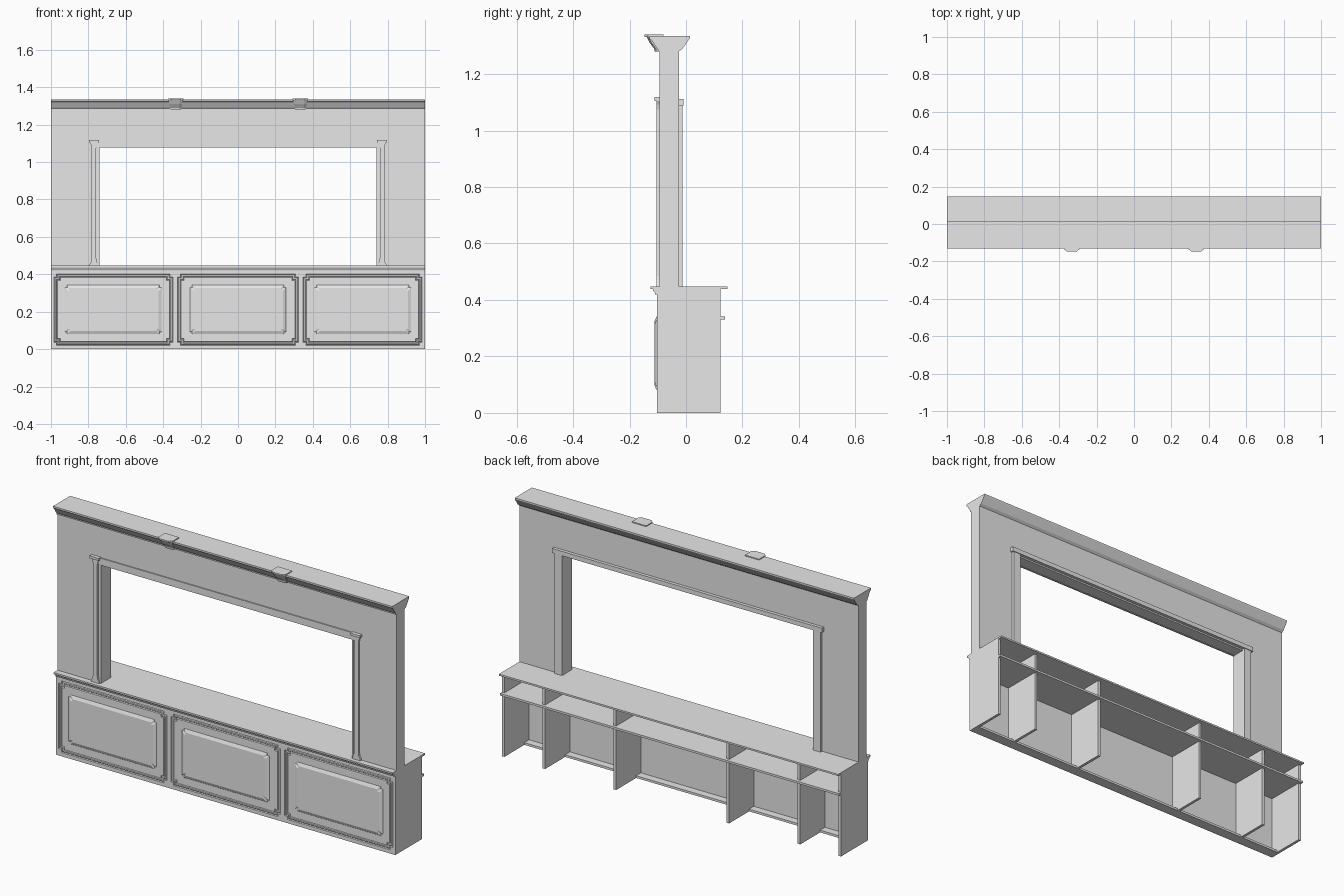
import bpy
import bmesh

cube = bpy.data.objects.get("Cube")
if cube:
    bpy.data.objects.remove(cube, do_unlink=True)

grey = bpy.data.materials.new("plain_grey")
grey.use_nodes = True
grey.diffuse_color = (0.8, 0.8, 0.8, 1)
grey.node_tree.nodes["Principled BSDF"].inputs["Base Color"].default_value = (0.8, 0.8, 0.8, 1)


def finish(name, bm):
    bmesh.ops.remove_doubles(bm, verts=bm.verts, dist=0.0001)
    bmesh.ops.recalc_face_normals(bm, faces=bm.faces)
    mesh = bpy.data.meshes.new(name)
    bm.to_mesh(mesh)
    bm.free()
    mesh.materials.append(grey)
    obj = bpy.data.objects.new(name, mesh)
    bpy.context.collection.objects.link(obj)
    return obj


def loft(name, loops):
    """Skin a stack of equal-length loops and cap both ends."""
    bm = bmesh.new()
    rings = [[bm.verts.new(p) for p in loop] for loop in loops]
    for a, b in zip(rings, rings[1:]):
        for i in range(len(a)):
            j = (i + 1) % len(a)
            bm.faces.new((a[i], a[j], b[j], b[i]))
    bm.faces.new(rings[0])
    bm.faces.new(rings[-1])
    return finish(name, bm)


def box(name, x0, x1, y0, y1, z0, z1):
    return loft(name, [[(x0, y0, z), (x1, y0, z), (x1, y1, z), (x0, y1, z)] for z in (z0, z1)])


def along_x(name, yz, x0, x1):
    return loft(name, [[(x, y, z) for y, z in yz] for x in (x0, x1)])


def notched(x0, x1, z0, z1, n, y):
    """Rectangle outline with square notches of size n in its corners."""
    pts = [(x0 + n, z0), (x1 - n, z0), (x1 - n, z0 + n), (x1, z0 + n),
           (x1, z1 - n), (x1 - n, z1 - n), (x1 - n, z1), (x0 + n, z1),
           (x0 + n, z1 - n), (x0, z1 - n), (x0, z0 + n), (x0 + n, z0 + n)]
    return [(x, y, z) for x, z in pts]


# Upper wall around the opening
OPEN, WALL_F, WALL_B, TOP = 0.745, -0.093, -0.025, 0.447
bm = bmesh.new()
outline = [(-1, TOP), (-OPEN, TOP), (-OPEN, 1.08), (OPEN, 1.08),
           (OPEN, TOP), (1, TOP), (1, 1.3), (-1, 1.3)]
face = bm.faces.new([bm.verts.new((x, WALL_F, z)) for x, z in outline])
ext = bmesh.ops.extrude_face_region(bm, geom=[face])
moved = [v for v in ext["geom"] if isinstance(v, bmesh.types.BMVert)]
bmesh.ops.translate(bm, verts=moved, vec=(0, WALL_B - WALL_F, 0))
finish("upper_wall", bm)

# Crown moulding, flared to front and back
along_x("crown_moulding", [
    (-0.100, 1.280), (-0.100, 1.287), (-0.106, 1.295), (-0.120, 1.318), (-0.130, 1.326),
    (-0.130, 1.335), (0.014, 1.335), (0.014, 1.328), (-0.012, 1.290), (-0.025, 1.280)], -1, 1)

# Corbels with flat caps on the crown
for x, side in ((-0.333, "right"), (0.333, "left")):
    loft(side + "_corbel", [
        [(x - w, -0.09, z), (x - w, y + 0.006, z), (x - w * 0.6, y, z),
         (x + w * 0.6, y, z), (x + w, y + 0.006, z), (x + w, -0.09, z)]
        for z, y, w in ((1.28, -0.111, 0.027), (1.29, -0.113, 0.03),
                        (1.31, -0.128, 0.034), (1.333, -0.14, 0.038))])
    w = 0.042
    loft(side + "_corbel_cap", [
        [(x - w, -0.08, z), (x - w, -0.135, z), (x - w * 0.6, -0.147, z),
         (x + w * 0.6, -0.147, z), (x + w, -0.135, z), (x + w, -0.08, z)]
        for z in (1.332, 1.34)])

# Opening trim: front columns with flared ends, back casing, headers
for s, side in ((-1, "right"), (1, "left")):
    cx = s * 0.77
    half = [(0.024, TOP), (0.022, 0.457), (0.016, 0.466), (0.012, 0.485),
            (0.012, 1.075), (0.016, 1.092), (0.023, 1.106)]
    shape = [(cx + w, z) for w, z in half] + [(cx - w, z) for w, z in reversed(half)]
    loft(side + "_column", [[(x, y, z) for x, z in shape] for y in (-0.104, -0.09)])
    box(side + "_column_cap", cx - 0.027, cx + 0.027, -0.112, -0.09, 1.105, 1.118)
    x0, x1 = sorted((s * 0.74, s * 0.785))
    box(side + "_jamb", *sorted((s * 0.74, s * 0.75)), -0.098, -0.012, TOP, 1.09)
    box(side + "_back_casing", x0 if s < 0 else s * 0.75, x1 if s > 0 else s * 0.75,
        -0.03, -0.012, TOP, 1.09)
box("front_header", -0.76, 0.76, -0.099, -0.09, 1.078, 1.115)
box("back_header", -0.795, 0.795, -0.03, -0.008, 1.088, 1.112)

# Counter top with moulded front edge
box("counter_top", -1, 1, -0.125, 0.147, 0.438, TOP)
along_x("counter_moulding", [(-0.09, 0.44), (-0.118, 0.44), (-0.116, 0.432), (-0.111, 0.427),
                             (-0.109, 0.42), (-0.09, 0.42)], -1, 1)

# Cabinet: front board, bottom ledge, dividers and shelf, open at the back
box("front_board", -1, 1, -0.097, -0.085, 0, 0.438)
box("front_top_rail", -1, 1, -0.103, -0.09, 0.41, 0.438)
box("bottom_ledge", -1, 1, -0.103, -0.045, 0, 0.012)
box("shelf", -1, 1, -0.09, 0.139, 0.33, 0.341)
for i, x in enumerate((-0.9925, -0.752, -0.333, 0.333, 0.752, 0.9925)):
    end = abs(x) > 0.9
    box(("side_panel_" if end else "divider_") + str(i + 1), x - 0.0075, x + 0.0075,
        -0.103 if end else -0.09, 0.123, 0, 0.438)

# Three front panels: notched grooves around a raised bevelled field
F = -0.103
for name, cell, frame, field in (
        ("right", (-1, -0.334), (-0.986, -0.347), (-0.926, -0.408)),
        ("middle", (-0.334, 0.334), (-0.324, 0.324), (-0.257, 0.257)),
        ("left", (0.334, 1), (0.347, 0.986), (0.408, 0.926))):
    loops = [notched(*cell, 0.01, 0.412, 0, y) for y in (-0.09, F)]
    for inset, depth in ((0, 0), (0.003, 0.005), (0.007, 0.002),
                         (0.014, 0.002), (0.017, 0.005), (0.02, 0)):
        loops.append(notched(frame[0] + inset, frame[1] - inset, 0.02 + inset, 0.402 - inset,
                             0.016, F + depth))
    for inset, y in ((0, F), (0.002, F - 0.002), (0.016, F - 0.008)):
        loops.append(notched(field[0] + inset, field[1] - inset, 0.08 + inset, 0.342 - inset,
                             0.012, y))
    loft(name + "_front_panel", loops)
